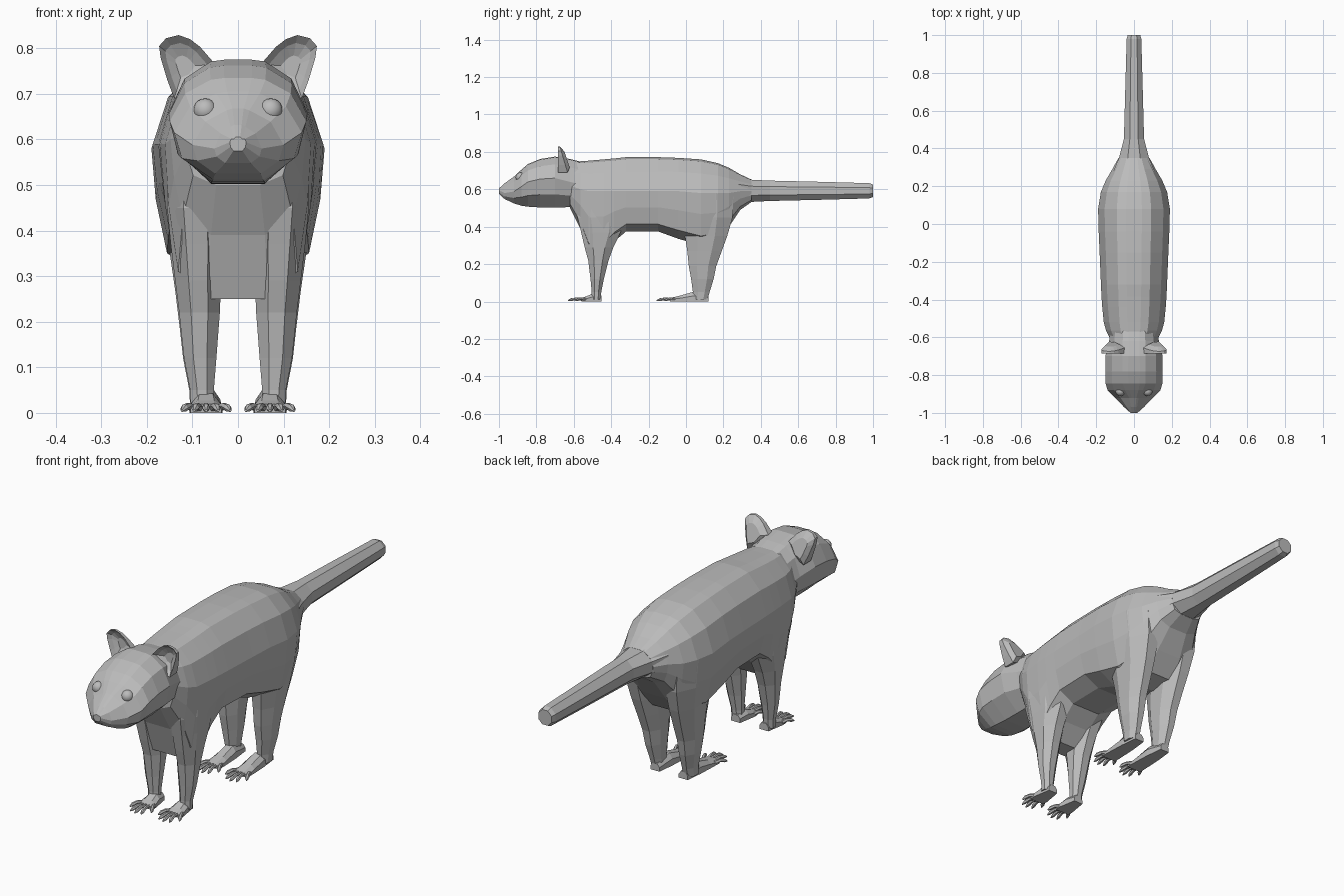
import bpy, bmesh, math
from mathutils import Vector

if "Cube" in bpy.data.objects:
    bpy.data.objects.remove(bpy.data.objects["Cube"])

grey = bpy.data.materials.new("grey fur")
grey.diffuse_color = (0.5, 0.5, 0.5, 1)
grey.use_nodes = True
grey.node_tree.nodes["Principled BSDF"].inputs["Base Color"].default_value = grey.diffuse_color


def finish(bm, name, mirror=False):
    bmesh.ops.recalc_face_normals(bm, faces=bm.faces[:])
    me = bpy.data.meshes.new(name)
    bm.to_mesh(me)
    bm.free()
    me.materials.append(grey)
    ob = bpy.data.objects.new(name, me)
    bpy.context.collection.objects.link(ob)
    if mirror:
        m = ob.modifiers.new("mirror", 'MIRROR')
        m.use_mirror_merge = False
    return ob


def loft(bm, rings):
    """Skin a list of equally sized point rings and cap both ends."""
    vs = [[bm.verts.new(p) for p in r] for r in rings]
    n = len(vs[0])
    for a, b in zip(vs, vs[1:]):
        for i in range(n):
            j = (i + 1) % n
            bm.faces.new((a[i], a[j], b[j], b[i]))
    bm.faces.new(vs[0])
    bm.faces.new(vs[-1])


def symmetric(y, half):
    """Closed ring at y from right-half (x, z) points listed top to bottom."""
    return [(x, y, z) for x, z in half] + [(-x, y, z) for x, z in reversed(half)]


def oval_z(z, x0, x1, y0, y1, n=8):
    return [((x0 + x1) / 2 + (x1 - x0) / 2 * math.cos(a) * 1.04,
             (y0 + y1) / 2 + (y1 - y0) / 2 * math.sin(a) * 1.04, z)
            for a in [(k + 0.5) * math.tau / n for k in range(n)]]


# Torso: y, half width, top, widest height, bottom
torso = [(-.62, .120, .745, .62, .50), (-.565, .148, .750, .60, .39),
         (-.52, .160, .753, .59, .25), (-.44, .168, .760, .59, .25),
         (-.385, .172, .765, .59, .32), (-.32, .175, .772, .59, .375),
         (-.15, .182, .772, .59, .375), (-.04, .187, .768, .59, .335),
         (.08, .190, .760, .58, .30), (.17, .175, .740, .58, .32),
         (.23, .150, .715, .58, .40), (.29, .115, .680, .59, .49),
         (.35, .082, .652, .592, .532)]
rings = []
for y, w, zt, zm, zb in torso:
    u, d = zt - zm, zm - zb
    rings.append(symmetric(y, [(.22 * w, zt), (.48 * w, zt - .06 * u), (.82 * w, zt - .42 * u),
                               (w, zm), (.95 * w, zm - .4 * d), (.82 * w, zm - .82 * d),
                               (.4 * w, zb)]))
bm = bmesh.new()
loft(bm, rings)
finish(bm, "torso")

# Tail: y, half width, half height
bm = bmesh.new()
loft(bm, [[(rx * 1.05 * math.cos(a), y, .592 + rz * 1.05 * math.sin(a))
           for a in [(k + .5) * math.tau / 8 for k in range(8)]]
          for y, rx, rz in [(.28, .112, .085), (.35, .082, .061), (.45, .055, .056),
                            (.7, .048, .050), (.98, .040, .042), (1, .034, .034)]])
finish(bm, "tail")

# Head: y, top, top half width, widest height, half width, bottom, bottom half width
head = [(-1.0, .605, .010, .594, .018, .575, .010), (-.97, .632, .016, .580, .052, .548, .028),
        (-.92, .668, .025, .588, .100, .525, .050), (-.88, .705, .048, .615, .140, .512, .055),
        (-.845, .735, .060, .640, .150, .507, .058), (-.78, .762, .062, .655, .152, .503, .058),
        (-.70, .775, .060, .660, .152, .502, .058), (-.62, .762, .060, .64, .132, .505, .055),
        (-.54, .742, .055, .62, .12, .50, .05)]
rings = []
for y, zt, tw, zm, w, zb, bw in head:
    rings.append(symmetric(y, [(tw * .5, zt), (tw, zt - .004),
                               (tw + .62 * (w - tw), zt - .36 * (zt - zm)), (w, zm),
                               (bw + .8 * (w - bw), zm - .55 * (zm - zb)), (bw, zb)]))
bm = bmesh.new()
loft(bm, rings)
finish(bm, "head")

# Eyes
bm = bmesh.new()
bmesh.ops.create_uvsphere(bm, u_segments=16, v_segments=10, radius=.026)
bmesh.ops.translate(bm, verts=bm.verts[:], vec=(.072, -.885, .664))
eyes = finish(bm, "eyes", True)
eyes.data.polygons.foreach_set("use_smooth", [True] * len(eyes.data.polygons))

# Ears: rim outline with a hollow front and a tapering back
rim = [(.05, .765), (.083, .803), (.105, .820), (.13, .829), (.158, .822), (.173, .805),
       (.170, .78), (.155, .73), (.14, .69), (.09, .71)]
bm = bmesh.new()
cx, cz = .118, .76


def ear_ring(scale, y, dy):
    return [(cx + scale * (x - cx), y + dy * max(0, (.83 - z) / .1), cz + scale * (z - cz))
            for x, z in rim]


loft(bm, [ear_ring(.35, -.655, 0), ear_ring(.75, -.668, 0), ear_ring(1, -.685, 0),
          ear_ring(1, -.675, .03), ear_ring(.6, -.65, .02)])
finish(bm, "ears", True)

# Legs: z, inner x, outer x, front y, back y
front = [(.58, .03, .158, -.57, -.36), (.45, .03, .158, -.585, -.33),
         (.37, .03, .150, -.565, -.345), (.29, .035, .140, -.545, -.385),
         (.22, .038, .131, -.525, -.412), (.12, .046, .120, -.512, -.438),
         (.05, .052, .106, -.505, -.452), (.01, .052, .104, -.505, -.455)]
hind = [(.58, .03, .180, -.06, .26), (.45, .03, .168, -.04, .255),
        (.35, .035, .152, -.01, .225), (.27, .038, .140, .003, .195),
        (.19, .042, .130, .012, .165), (.12, .046, .122, .025, .150),
        (.05, .052, .108, .035, .128), (.01, .052, .106, .04, .115)]
for name, stations in (("front_legs", front), ("hind_legs", hind)):
    bm = bmesh.new()
    loft(bm, [oval_z(*s) for s in stations])
    finish(bm, name, True)

# Feet: y, half width, height of each sole section, then five spread toes
XC = .070
paws = {"front_feet": [(-.452, .022, .035), (-.50, .030, .045), (-.535, .036, .030), (-.56, .034, .022)],
        "hind_feet": [(.12, .022, .035), (.04, .031, .055), (-.03, .034, .035), (-.085, .036, .022)]}
for name, sole in paws.items():
    bm = bmesh.new()
    loft(bm, [[(XC - w, y, .003), (XC + w, y, .003), (XC + w, y, h * .6),
               (XC + w * .5, y, h), (XC - w * .5, y, h), (XC - w, y, h * .6)]
              for y, w, h in sole])
    for i in range(-2, 3):
        outer = abs(i) == 2
        base = Vector((XC + i * .014, sole[-1][0] + (.025 if outer else .01), .013))
        tip = Vector((XC + i * .0265, sole[-1][0] - (.030 if outer else .072 - .008 * abs(i)), .011))
        side = Vector((0, 0, 1)).cross(tip - base).normalized()
        toe = []
        for t, r, lift in ((0, .009, 0), (.45, .0075, .006), (.8, .0085, .002), (1, .003, -.003)):
            c = base.lerp(tip, t) + Vector((0, 0, lift))
            toe.append([c + side * r * math.cos(k * math.tau / 6)
                        + Vector((0, 0, r * math.sin(k * math.tau / 6))) for k in range(6)])
        loft(bm, toe)
    bmesh.ops.translate(bm, verts=bm.verts[:], vec=(0, 0, -min(v.co.z for v in bm.verts)))
    finish(bm, name, True)
